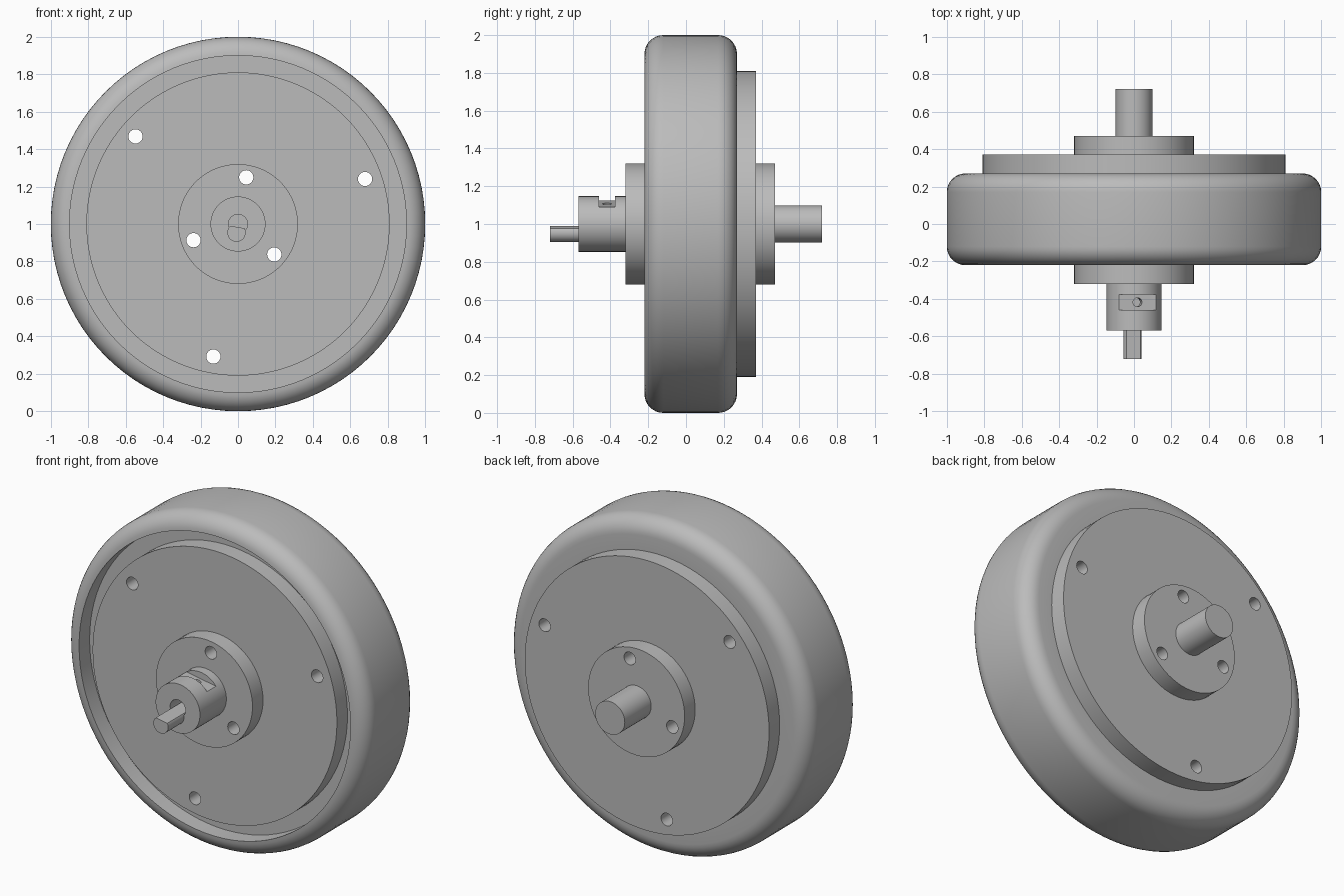
import bpy, bmesh
from math import pi, sin, cos, radians
from mathutils import Matrix, Vector

cube = bpy.data.objects.get("Cube")
if cube:
    bpy.data.objects.remove(cube, do_unlink=True)

grey = bpy.data.materials.new("machined grey")
grey.use_nodes = True
grey.diffuse_color = (0.5, 0.5, 0.5, 1)
grey.node_tree.nodes["Principled BSDF"].inputs["Base Color"].default_value = (0.5, 0.5, 0.5, 1)

AXLE = Vector((0, 0, 1))                       # the axle runs along y
TILT = Matrix.Rotation(radians(10), 4, "Y")    # clocking of the flats and set screw
UP = TILT @ Vector((0, 0, 1))


def make(name, bm):
    bmesh.ops.remove_doubles(bm, verts=bm.verts, dist=1e-5)
    bmesh.ops.recalc_face_normals(bm, faces=bm.faces)
    mesh = bpy.data.meshes.new(name)
    bm.to_mesh(mesh)
    bm.free()
    mesh.materials.append(grey)
    obj = bpy.data.objects.new(name, mesh)
    bpy.context.collection.objects.link(obj)
    return obj


def lathe(name, profile, segments=96):
    """Turn a closed (radius, y) profile around the axle."""
    bm = bmesh.new()
    rings = []
    for i in range(segments):
        a = 2 * pi * i / segments
        rings.append([bm.verts.new((r * cos(a), y, 1 + r * sin(a))) for r, y in profile])
    n = len(profile)
    for i in range(segments):
        a, b = rings[i], rings[(i + 1) % segments]
        for k in range(n):
            m = (k + 1) % n
            bm.faces.new((a[k], a[m], b[m], b[k]))
    return make(name, bm)


def rod(name, radius, y0, y1, centre=AXLE, segments=64):
    """Solid cylinder along y."""
    bm = bmesh.new()
    place = Matrix.Translation((centre.x, (y0 + y1) / 2, centre.z)) @ Matrix.Rotation(pi / 2, 4, "X")
    bmesh.ops.create_cone(bm, cap_ends=True, segments=segments, radius1=radius,
                          radius2=radius, depth=y1 - y0, matrix=place)
    return make(name, bm)


def block(name, centre, size):
    """Box turned to the clocking angle."""
    bm = bmesh.new()
    bmesh.ops.create_cube(bm, size=1, matrix=Matrix.Translation(centre) @ TILT @ Matrix.Diagonal((*size, 1)))
    return make(name, bm)


def cut(obj, cutter):
    """Subtract the cutter, then discard it."""
    mod = obj.modifiers.new("cut", "BOOLEAN")
    mod.operation, mod.solver, mod.object = "DIFFERENCE", "EXACT", cutter
    bpy.context.view_layer.objects.active = obj
    bpy.ops.object.modifier_apply(modifier=mod.name)
    bpy.data.objects.remove(cutter, do_unlink=True)


def drill(obj, circle, start):
    """Three through holes, evenly spaced on a bolt circle."""
    for k in range(3):
        a = radians(start + 120 * k)
        spot = AXLE + Vector((cos(a), 0, sin(a))) * circle
        cut(obj, rod("drill", 0.038, -1, 1, spot, 32))


# Rounded tyre with a groove beside the disc at the front
FRONT, BACK, ROUND = -0.22, 0.27, 0.1
arc = [pi / 2 * i / 8 for i in range(9)]
profile = [(0.81, BACK)]
profile += [(0.9 + ROUND * sin(a), BACK - ROUND + ROUND * cos(a)) for a in arc]
profile += [(0.9 + ROUND * cos(a), FRONT + ROUND - ROUND * sin(a)) for a in arc]
profile += [(0.9, FRONT + 0.1), (0.81, FRONT + 0.1)]
tyre = lathe("tyre", profile)

# Disc and its two flanges, with their bolt holes
disc = rod("wheel_disc", 0.81, FRONT, 0.37, segments=96)
front_flange = rod("front_flange", 0.32, -0.32, FRONT)
back_flange = rod("back_flange", 0.32, 0.37, 0.47)
drill(disc, 0.72, 19.5)
for part in (disc, front_flange, back_flange):
    drill(part, 0.253, 80)

# Back shaft
back_shaft = rod("back_shaft", 0.098, 0.47, 0.72)

# Front hub with bore, flat pocket and set screw hole
hub = rod("front_hub", 0.147, -0.57, -0.32)
cut(hub, rod("bore", 0.051, -0.7, -0.37, AXLE, 32))
pocket = AXLE + UP * 0.208 + Vector((0, -0.418, 0))
cut(hub, block("pocket", pocket, (0.4, 0.085, 0.2)))
bm = bmesh.new()
bmesh.ops.create_cone(bm, cap_ends=True, segments=24, radius1=0.024, radius2=0.024, depth=0.12,
                      matrix=Matrix.Translation(AXLE + UP * 0.09 + Vector((0, -0.418, 0))) @ TILT)
cut(hub, make("screw_hole", bm))

# D-shaped drive pin, set low in the bore
pin_centre = Vector((-0.008, 0, 0.954))
drive_pin = rod("drive_pin", 0.049, -0.72, -0.38, pin_centre, 32)
cut(drive_pin, block("flat", pin_centre + UP * 0.08 + Vector((0, -0.5, 0)), (0.3, 0.8, 0.1)))

# Smooth the round sides and keep the edges crisp
bpy.ops.object.select_all(action="DESELECT")
for part in (tyre, disc, front_flange, back_flange, back_shaft, hub, drive_pin):
    part.select_set(True)
    bpy.context.view_layer.objects.active = part
bpy.ops.object.shade_smooth_by_angle(angle=radians(30))
